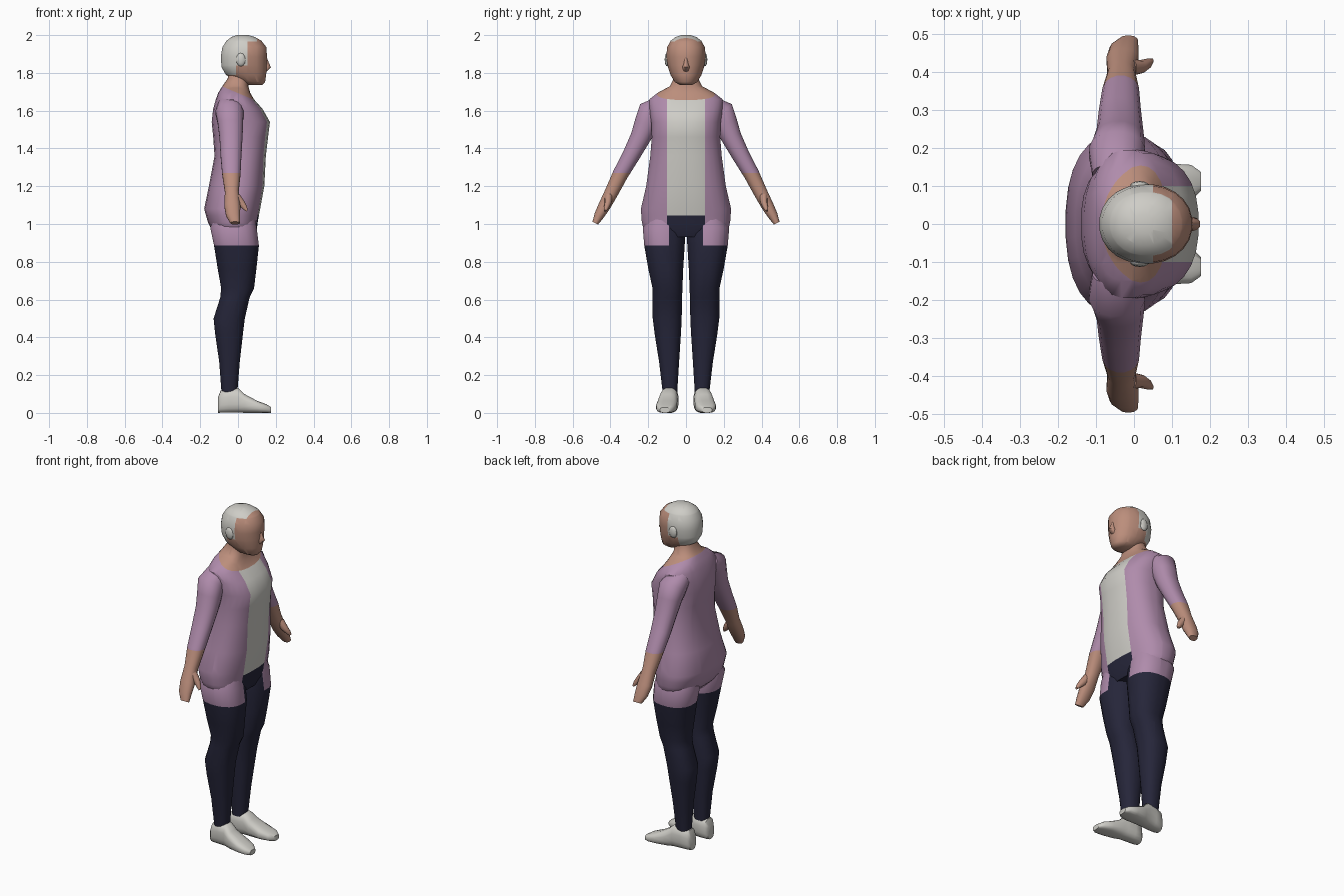
import bpy, bmesh, math
from mathutils import Vector as V


def mat(name, c):
    m = bpy.data.materials.new(name)
    m.diffuse_color = (*c, 1)
    return m


LILAC, WHITE, SKIN, NAVY = range(4)
MATS = [mat("lilac", (0.43, 0.26, 0.41)), mat("off_white", (0.62, 0.61, 0.57)),
        mat("skin", (0.50, 0.27, 0.20)), mat("navy", (0.019, 0.019, 0.042))]


def finish(name, bm, rule, cuts=(), mirror=False, angle=50):
    """Cut the mesh along colour borders, colour faces by rule, shade and mirror."""
    bmesh.ops.recalc_face_normals(bm, faces=bm.faces)
    for co, no in cuts:
        bmesh.ops.bisect_plane(bm, geom=bm.verts[:] + bm.edges[:] + bm.faces[:],
                               dist=1e-5, plane_co=co, plane_no=no)
    for f in bm.faces:
        f.material_index = rule(f.calc_center_median())
    me = bpy.data.meshes.new(name)
    bm.to_mesh(me)
    bm.free()
    for m in MATS:
        me.materials.append(m)
    ob = bpy.data.objects.new(name, me)
    bpy.context.collection.objects.link(ob)
    bpy.ops.object.select_all(action='DESELECT')
    ob.select_set(True)
    bpy.context.view_layer.objects.active = ob
    bpy.ops.object.shade_smooth_by_angle(angle=math.radians(angle))
    if mirror:
        md = ob.modifiers.new("mirror", 'MIRROR')
        md.use_axis = (False, True, False)
    return ob


def loft(rings, n=20, p=2.2):
    """Skin a tube through rings of (centre, half axis u, half axis v)."""
    bm = bmesh.new()
    loops = []
    for c, u, v in rings:
        loop = []
        for i in range(n):
            t = 2 * math.pi * (i + 0.5) / n
            a, b = math.cos(t), math.sin(t)
            a = math.copysign(abs(a) ** (2 / p), a)
            b = math.copysign(abs(b) ** (2 / p), b)
            loop.append(bm.verts.new(V(c) + V(u) * a + V(v) * b))
        loops.append(loop)
    for A, B in zip(loops, loops[1:]):
        for i in range(n):
            j = (i + 1) % n
            bm.faces.new((A[i], A[j], B[j], B[i]))
    bm.faces.new(loops[0])
    bm.faces.new(loops[-1])
    return bm


def level(z, x0, x1, y0, y1):
    """Horizontal ring from its extents."""
    return (((x0 + x1) / 2, (y0 + y1) / 2, z), ((x1 - x0) / 2, 0, 0), (0, (y1 - y0) / 2, 0))


X, Y, Z = V((1, 0, 0)), V((0, 1, 0)), V((0, 0, 1))
COLLAR = V((0.42, 0, 1))          # slanted neckline plane
HEM, SHIRT, COLLAR_D = 0.885, 1.045, 1.693


# torso: open cardigan over a shirt, neckline and lower front of trousers
def torso_rule(c):
    if c.dot(COLLAR) > COLLAR_D:
        return SKIN
    if c.x > 0 and abs(c.y) < 0.1:
        return WHITE if c.z > SHIRT else NAVY
    return LILAC


body = [(0.93, -0.10, 0.085, 0.17), (0.97, -0.14, 0.10, 0.225), (1.01, -0.16, 0.105, 0.235),
        (1.08, -0.18, 0.118, 0.24), (1.2, -0.155, 0.14, 0.212), (1.36, -0.125, 0.148, 0.19),
        (1.46, -0.132, 0.16, 0.182), (1.54, -0.14, 0.17, 0.185), (1.61, -0.132, 0.13, 0.195),
        (1.66, -0.118, 0.085, 0.195), (1.695, -0.105, 0.065, 0.15), (1.73, -0.083, 0.055, 0.085),
        (1.77, -0.055, 0.055, 0.065), (1.81, -0.05, 0.06, 0.06)]
finish("torso", loft([level(z, a, b, -h, h) for z, a, b, h in body], 28, 2.4), torso_rule,
       [(Y * 0.1, Y), (Y * -0.1, Y), (Z * SHIRT, Z), (V(), X),
        (COLLAR * (COLLAR_D / COLLAR.dot(COLLAR)), COLLAR)])


# legs: trousers with the cardigan skirt around the upper thighs
def leg_rule(c):
    if c.z < HEM or (c.x > 0 and c.y < 0.09):
        return NAVY
    return LILAC


leg = [(1.04, -0.13, 0.09, 0.02, 0.20), (0.98, -0.148, 0.10, 0.0, 0.23),
       (HEM, -0.128, 0.112, 0.006, 0.222), (0.76, -0.108, 0.098, 0.014, 0.20),
       (0.66, -0.09, 0.086, 0.018, 0.178), (0.61, -0.095, 0.062, 0.02, 0.177),
       (0.5, -0.13, 0.037, 0.022, 0.177), (0.42, -0.122, 0.027, 0.026, 0.167),
       (0.27, -0.1, 0.01, 0.036, 0.143), (0.11, -0.088, -0.003, 0.046, 0.124)]
finish("legs", loft([level(*r) for r in leg], 20, 2.3), leg_rule,
       [(Z * HEM, Z), (Y * 0.09, Y), (V(), X)], True)

# shoes
shoe = [(-0.105, 0.085, 0.03, 0.085), (-0.092, 0.118, 0.042, 0.085), (-0.05, 0.13, 0.047, 0.086),
        (0.0, 0.133, 0.047, 0.09), (0.035, 0.1, 0.052, 0.097), (0.1, 0.065, 0.056, 0.103),
        (0.15, 0.046, 0.047, 0.109), (0.176, 0.03, 0.025, 0.112)]
finish("shoes", loft([((x, y, t / 2), (0, h, 0), (0, 0, t / 2)) for x, t, h, y in shoe], 16, 2.8),
       lambda c: WHITE, mirror=True)

# arms: three-quarter sleeves, forearms and closed hands
path = [(-0.045, 0.13, 1.625, 0.065, 0.055), (-0.045, 0.19, 1.59, 0.075, 0.07),
        (-0.04, 0.212, 1.53, 0.068, 0.063), (-0.037, 0.24, 1.46, 0.062, 0.055),
        (-0.037, 0.292, 1.36, 0.056, 0.047), (-0.035, 0.348, 1.262, 0.049, 0.042),
        (-0.033, 0.393, 1.17, 0.037, 0.037), (-0.03, 0.432, 1.095, 0.043, 0.033),
        (-0.026, 0.46, 1.045, 0.038, 0.027), (-0.015, 0.48, 1.005, 0.026, 0.017)]
pts = [V(r[:3]) for r in path]
arm = []
for i, r in enumerate(path):
    d = pts[min(i + 1, len(pts) - 1)] - pts[max(i - 1, 0)]
    across = V((0, -d.z, d.y)).normalized()
    arm.append((pts[i], X * r[3], across * r[4]))
finish("arms", loft(arm, 16), lambda c: LILAC if c.z > 1.27 else SKIN, [(Z * 1.27, Z)], True)

# thumbs
thumb = [((-0.01, 0.41, 1.145), 0.024, 0.022), ((0.018, 0.413, 1.11), 0.02, 0.018),
         ((0.038, 0.422, 1.085), 0.013, 0.013), ((0.047, 0.428, 1.07), 0.006, 0.007)]
finish("thumbs", loft([(c, V((0.75, 0, 0.65)) * a, Y * b) for c, a, b in thumb], 10),
       lambda c: SKIN, mirror=True)


# head with cropped hair
def head_rule(c):
    hair = ((c.z > 1.965 and c.x < 0.1) or (c.x < 0.05 and c.z > 1.84)
            or (c.x < -0.01 and c.z > 1.79))
    return WHITE if hair else SKIN


head = [(1.737, 0.04, 0.13, 0.035), (1.752, 0.0, 0.144, 0.06), (1.79, -0.065, 0.15, 0.083),
        (1.83, -0.088, 0.153, 0.096), (1.885, -0.092, 0.154, 0.105), (1.935, -0.084, 0.152, 0.101),
        (1.97, -0.062, 0.125, 0.082), (1.99, -0.035, 0.09, 0.056), (2.0, -0.005, 0.055, 0.025)]
finish("head", loft([level(z, a, b, -h, h) for z, a, b, h in head], 24, 2.1), head_rule,
       [(X * 0.05, X), (X * 0.1, X), (X * -0.01, X), (Z * 1.965, Z), (Z * 1.84, Z), (Z * 1.79, Z)])

# nose
nose = [level(1.808, 0.135, 0.152, -0.014, 0.014), level(1.83, 0.13, 0.175, -0.019, 0.019),
        level(1.85, 0.13, 0.166, -0.013, 0.013), level(1.88, 0.13, 0.154, -0.008, 0.008)]
finish("nose", loft(nose, 10, 2), lambda c: SKIN)

# ears
bm = bmesh.new()
bmesh.ops.create_uvsphere(bm, u_segments=10, v_segments=6, radius=1)
for v in bm.verts:
    v.co = V((0.015 + v.co.x * 0.026, 0.1 + v.co.y * 0.013, 1.87 + v.co.z * 0.036))
finish("ears", bm, lambda c: WHITE, mirror=True)
